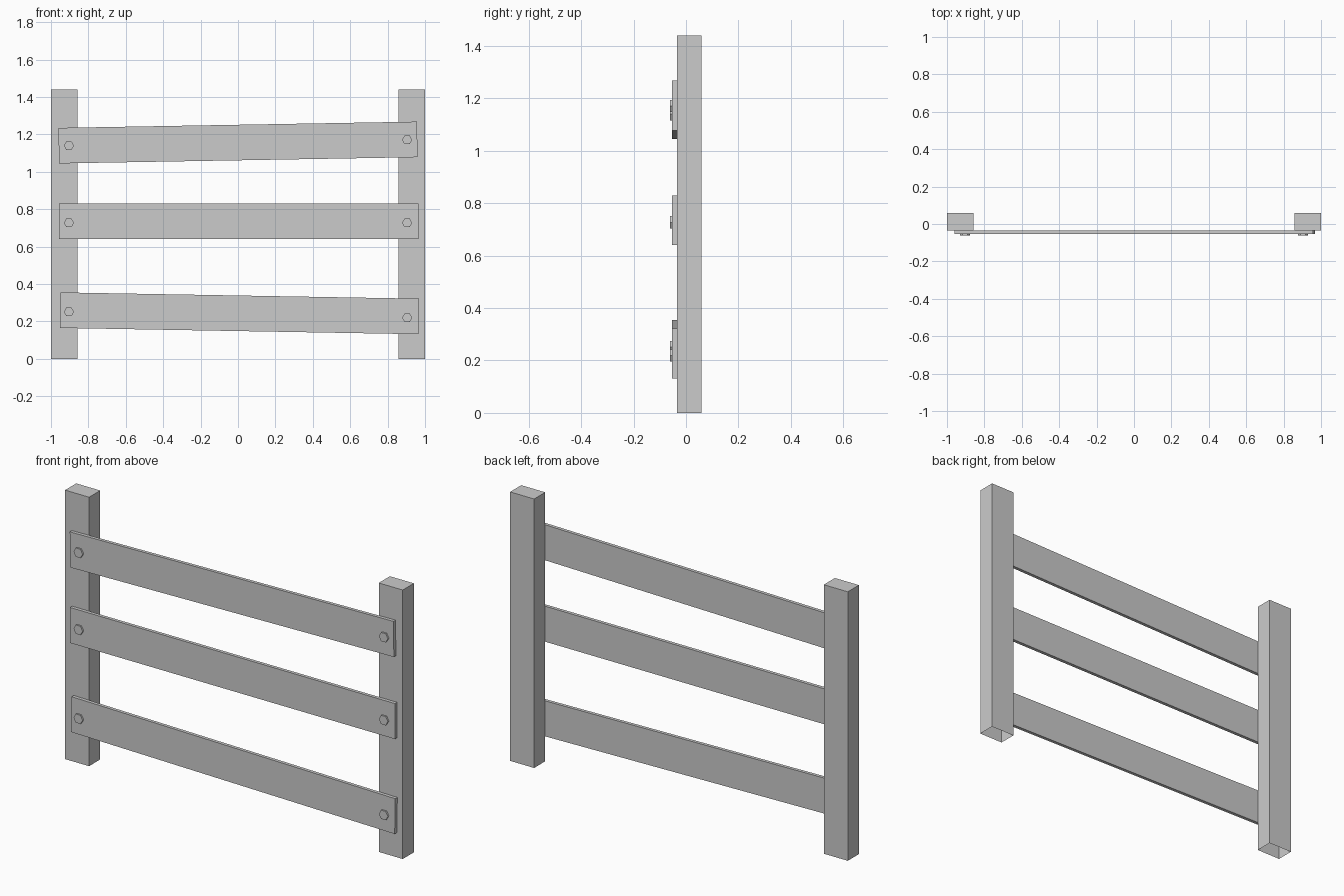
import bpy, bmesh
from math import radians, sin, cos, pi
from mathutils import Matrix

if "Cube" in bpy.data.objects:
    bpy.data.objects.remove(bpy.data.objects["Cube"])


def finish(bm, name, loc, tilt=0.0):
    mesh = bpy.data.meshes.new(name)
    bm.to_mesh(mesh)
    bm.free()
    obj = bpy.data.objects.new(name, mesh)
    obj.location = loc
    obj.rotation_euler.y = -tilt
    bpy.context.collection.objects.link(obj)
    return obj


def box(name, size, loc, tilt=0.0, open_bottom=False):
    bm = bmesh.new()
    bmesh.ops.create_cube(bm, size=1)
    bmesh.ops.scale(bm, vec=size, verts=bm.verts)
    if open_bottom:
        bm.normal_update()
        low = [f for f in bm.faces if f.normal.z < -0.9]
        bmesh.ops.delete(bm, geom=low, context='FACES_ONLY')
    return finish(bm, name, loc, tilt)


def bolt(name, loc):
    # hexagonal head, corners pointing left and right
    bm = bmesh.new()
    bmesh.ops.create_cone(bm, cap_ends=True, segments=6, radius1=0.027,
                          radius2=0.027, depth=0.009)
    turn = Matrix.Rotation(pi / 2, 4, 'X') @ Matrix.Rotation(pi / 2, 4, 'Z')
    bmesh.ops.transform(bm, matrix=turn, verts=bm.verts)
    # make sure a corner lies on the x axis
    if max(v.co.x for v in bm.verts) < 0.026:
        bmesh.ops.rotate(bm, matrix=Matrix.Rotation(pi / 6, 3, 'Y'), verts=bm.verts)
    return finish(bm, name, loc)


# Posts, hollow underneath
for side, s in (("left", -1), ("right", 1)):
    box(f"{side}_post", (0.142, 0.094, 1.44), (s * 0.929, 0.0125, 0.72), open_bottom=True)

# Planks, slightly tilted, each with two bolts
planks = [
    ("top", 0.0, 1.156, 1.0, 1.155, 1.917),
    ("middle", 0.004, 0.735, 0.0, 0.727, 1.924),
    ("bottom", 0.008, 0.243, -1.0, 0.235, 1.917),
]
for name, x, z, deg, bolt_z, length in planks:
    tilt = radians(deg)
    box(f"{name}_plank", (length, 0.018, 0.19), (x, -0.0435, z), tilt)
    for side, s in (("left", -1), ("right", 1)):
        bolt(f"{name}_{side}_bolt", (s * 0.904, -0.057, bolt_z + s * 0.904 * sin(tilt)))
